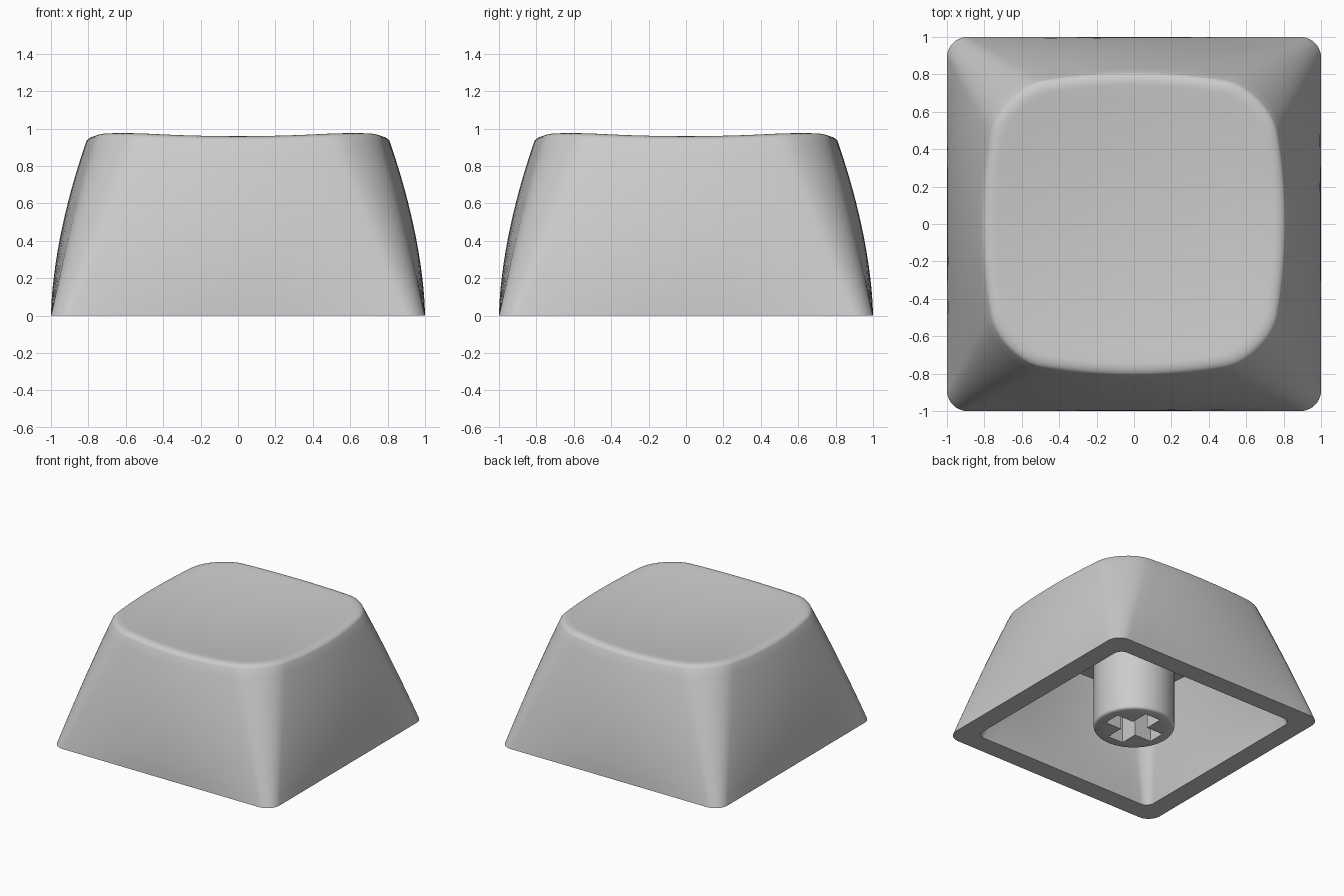
import bpy, bmesh, math

if "Cube" in bpy.data.objects:
    bpy.data.objects.remove(bpy.data.objects["Cube"], do_unlink=True)

grey = bpy.data.materials.new("warm_grey_plastic")
grey.use_nodes = True
colour = (0.6, 0.6, 0.6, 1)
grey.diffuse_color = colour
grey.node_tree.nodes["Principled BSDF"].inputs["Base Color"].default_value = colour


def outline(half, bulge, radius, side_steps=14, corner_steps=10):
    """Rounded square whose sides bow outwards by bulge."""
    flat = []
    c = half - radius
    for quarter in range(4):
        turn = quarter * math.pi / 2
        side = [(half, -c + 2 * c * i / side_steps) for i in range(side_steps)]
        arc = [(c + radius * math.cos(a), c + radius * math.sin(a))
               for a in (math.pi / 2 * i / corner_steps for i in range(corner_steps))]
        for x, y in side + arc:
            flat.append((x * math.cos(turn) - y * math.sin(turn),
                         x * math.sin(turn) + y * math.cos(turn)))
    return [(x + bulge * x / half * (1 - (y / half) ** 2),
             y + bulge * y / half * (1 - (x / half) ** 2)) for x, y in flat]


def dish(x, y):
    return 0.915 + 0.08 * (x * x + y * y)


def finish(bm, name):
    bmesh.ops.recalc_face_normals(bm, faces=bm.faces)
    mesh = bpy.data.meshes.new(name)
    bm.to_mesh(mesh)
    bm.free()
    obj = bpy.data.objects.new(name, mesh)
    bpy.context.collection.objects.link(obj)
    mesh.materials.append(grey)
    return obj


def loft(name, rings):
    """Skin a list of point rings and close both ends."""
    bm = bmesh.new()
    loops = [[bm.verts.new(p) for p in ring] for ring in rings]
    n = len(loops[0])
    for a, b in zip(loops, loops[1:]):
        for i in range(n):
            j = (i + 1) % n
            bm.faces.new((a[i], a[j], b[j], b[i]))
    bm.faces.new(loops[0])
    bm.faces.new(loops[-1])
    return finish(bm, name)


def smooth(obj):
    bpy.ops.object.select_all(action='DESELECT')
    obj.select_set(True)
    bpy.context.view_layer.objects.active = obj
    bpy.ops.object.shade_smooth_by_angle(angle=math.radians(35))


rings = []
# Hollow underside, from ceiling down to the lower rim
ceiling = 0.8
for step in range(8, -1, -1):
    t = step / 8
    half = 0.84 - 0.22 * t
    bulge = 0.84 - 0.15 * t ** 1.6 - half
    rings.append([(x, y, ceiling * t) for x, y in outline(half, bulge, 0.07 + 0.05 * t)])

# Outer walls, flat-sided below and bowed above
drop = 0.045
for step in range(15):
    t = step / 14
    half = 1 - 0.28 * t
    bulge = 1 - 0.19 * t ** 1.65 - half
    rings.append([(x, y, t * (dish(x, y) - drop * 0.75))
                  for x, y in outline(half, bulge, 0.11 + 0.12 * t)])

# Rounded top edge
top = outline(0.72, 0.09, 0.23)
start = math.asin(0.25)
for step in range(1, 8):
    a = start + (math.pi / 2 - start) * step / 7
    s = 1 - 0.09 * (math.cos(start) - math.cos(a))
    rings.append([(x * s, y * s, dish(x * s, y * s) - drop * (1 - math.sin(a)))
                  for x, y in top])

# Dished top
rim_scale = s
for step in range(1, 12):
    s = rim_scale * (1 - step / 11.2)
    rings.append([(x * s, y * s, dish(x * s, y * s)) for x, y in top])
cap = loft("cap_shell", rings)
smooth(cap)

# Mounting stem with a softened lower edge
sides = 64
profile = [(0.285, 0), (0.297, 0.005), (0.303, 0.013), (0.305, 0.025), (0.305, ceiling + 0.02)]
stem = loft("mounting_stem", [[(r * math.cos(2 * math.pi * i / sides),
                                r * math.sin(2 * math.pi * i / sides), z)
                               for i in range(sides)] for r, z in profile])

# Cross-shaped socket cut into the stem
long, thin = 0.22, 0.07
arm = [(long, -thin), (long, thin), (thin, thin)]
cross = []
for c, s in ((1, 0), (0, 1), (-1, 0), (0, -1)):
    cross += [(x * c - y * s, x * s + y * c) for x, y in arm]
cutter = loft("socket_cutter", [[(x, y, z) for x, y in cross] for z in (-0.1, 0.42)])
cutter.hide_render = True
cut = stem.modifiers.new("socket", 'BOOLEAN')
cut.operation = 'DIFFERENCE'
cut.solver = 'EXACT'
cut.object = cutter
bpy.context.view_layer.objects.active = stem
bpy.ops.object.modifier_apply(modifier=cut.name)
bpy.data.objects.remove(cutter, do_unlink=True)
smooth(stem)
